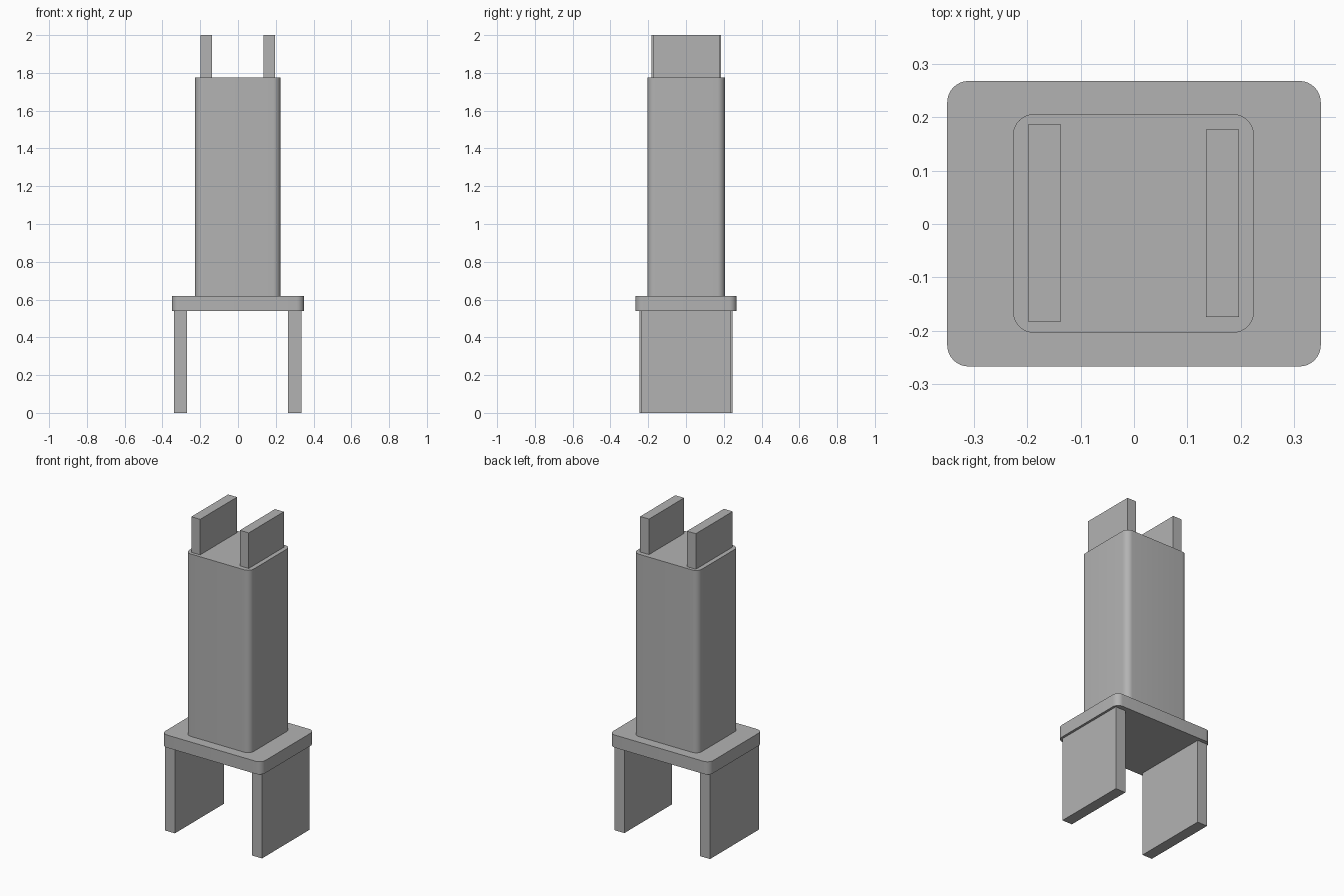
import bpy
import bmesh
import math
from mathutils import Vector

cube = bpy.data.objects.get("Cube")
if cube:
    bpy.data.objects.remove(cube, do_unlink=True)

# Single plain grey material
grey = bpy.data.materials.new("plain grey")
grey.use_nodes = True
grey.diffuse_color = (0.45, 0.45, 0.45, 1)
grey.node_tree.nodes["Principled BSDF"].inputs["Base Color"].default_value = (0.45, 0.45, 0.45, 1)


def block(name, low, high, radius=0):
    """Box between two corners, with optional rounded upright edges."""
    low, high = Vector(low), Vector(high)
    centre, size = (low + high) / 2, high - low
    bm = bmesh.new()
    bmesh.ops.create_cube(bm, size=1)
    bmesh.ops.scale(bm, vec=size, verts=bm.verts)
    if radius:
        upright = [e for e in bm.edges
                   if abs(e.verts[0].co.z - e.verts[1].co.z) > size.z / 2]
        bmesh.ops.bevel(bm, geom=upright, offset=radius, segments=8,
                        profile=0.5, affect='EDGES')
    mesh = bpy.data.meshes.new(name)
    bm.to_mesh(mesh)
    bm.free()
    mesh.materials.append(grey)
    obj = bpy.data.objects.new(name, mesh)
    obj.location = centre
    bpy.context.collection.objects.link(obj)
    if radius:
        bpy.ops.object.select_all(action='DESELECT')
        obj.select_set(True)
        bpy.context.view_layer.objects.active = obj
        bpy.ops.object.shade_smooth_by_angle(angle=math.radians(30))
    return obj


# Heights of the stacked parts
leg_top, plate_top, body_top, top = 0.54, 0.62, 1.775, 2.0

# Rounded plate and tall rounded body
block("base_plate", (-0.35, -0.267, leg_top), (0.35, 0.268, plate_top), 0.04)
block("body", (-0.227, -0.204, plate_top), (0.225, 0.206, body_top), 0.04)

# Slab legs under the plate
block("right_leg", (-0.34, -0.246, 0), (-0.27, 0.245, leg_top))
block("left_leg", (0.265, -0.238, 0), (0.335, 0.238, leg_top))

# Upright prongs on the body
block("right_prong", (-0.199, -0.183, body_top), (-0.137, 0.186, top))
block("left_prong", (0.135, -0.174, body_top), (0.197, 0.177, top))
